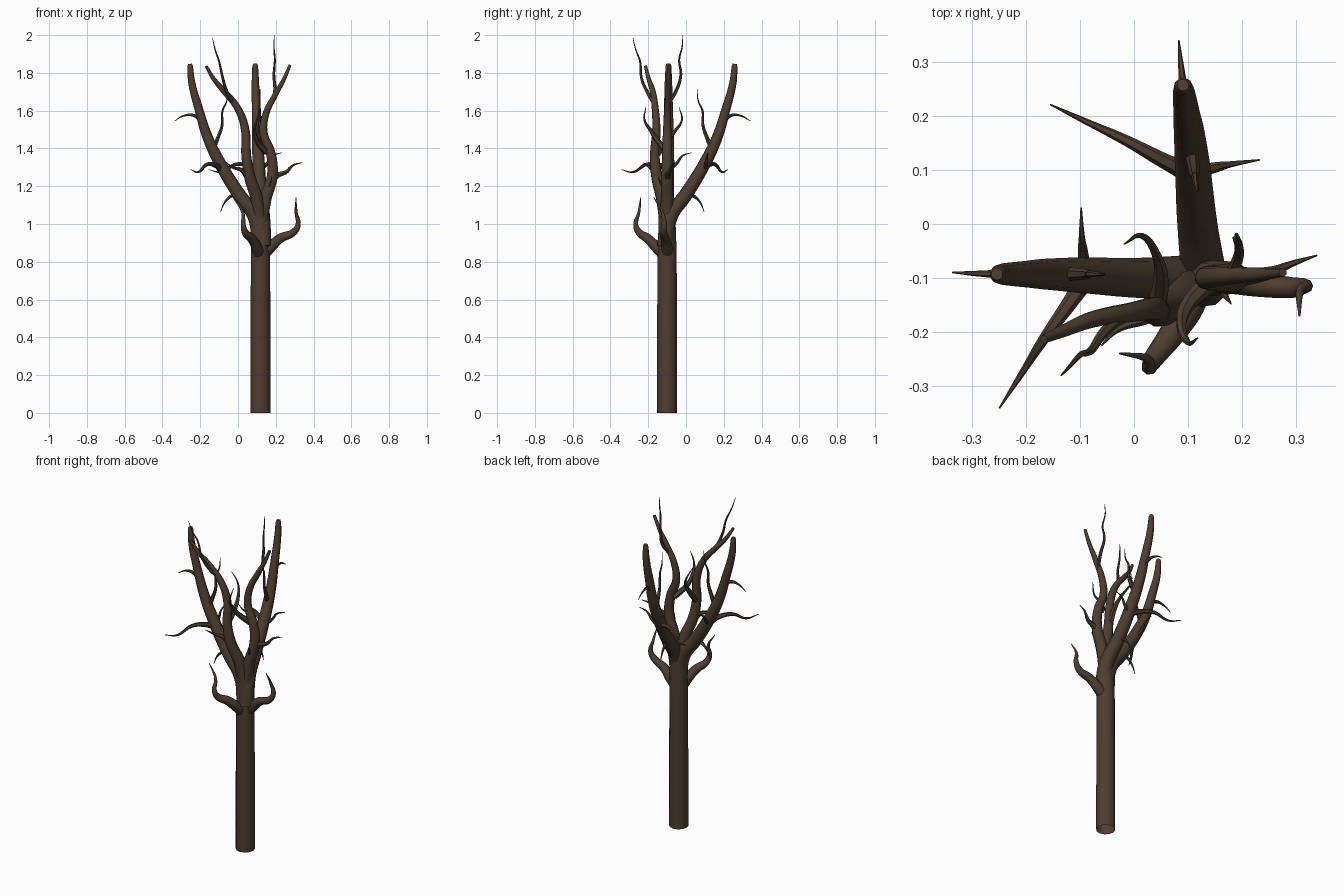
import bpy
import math
from mathutils import Matrix, Vector

cube = bpy.data.objects.get("Cube")
if cube:
    bpy.data.objects.remove(cube, do_unlink=True)

bark = bpy.data.materials.new("dark_brown_bark")
bark.use_nodes = True
bark_colour = (.075, .048, .029, 1)
bark.diffuse_color = bark_colour
bark.node_tree.nodes["Principled BSDF"].inputs["Base Color"].default_value = bark_colour
bark.node_tree.nodes["Principled BSDF"].inputs["Roughness"].default_value = .9

AXIS = Vector((.119, -.1, 0))


def limb(name, points, thick, thin, power=1.0, sides=2, turn=Matrix(), caps=True):
    """Sweep a round, tapering tube through the points and turn it into a mesh."""
    curve = bpy.data.curves.new(name, "CURVE")
    curve.dimensions = "3D"
    curve.bevel_depth = 1
    curve.bevel_resolution = sides
    curve.resolution_u = 6
    curve.use_fill_caps = caps
    spline = curve.splines.new("BEZIER")
    spline.bezier_points.add(len(points) - 1)
    last = len(points) - 1
    for i, (knot, place) in enumerate(zip(spline.bezier_points, points)):
        knot.co = turn @ Vector(place)
        knot.handle_left_type = knot.handle_right_type = "AUTO"
        knot.radius = thick + (thin - thick) * (i / last) ** power
    helper = bpy.data.objects.new(name + "_path", curve)
    bpy.context.collection.objects.link(helper)
    bpy.context.view_layer.update()
    graph = bpy.context.evaluated_depsgraph_get()
    mesh = bpy.data.meshes.new_from_object(helper.evaluated_get(graph))
    bpy.data.objects.remove(helper, do_unlink=True)
    mesh.materials.clear()
    mesh.materials.append(bark)
    mesh.shade_smooth()
    mesh.set_sharp_from_angle(angle=math.radians(50))
    part = bpy.data.objects.new(name, mesh)
    bpy.context.collection.objects.link(part)


def twig(name, points, thick=.014, turn=Matrix()):
    """A thin limb that ends in a point."""
    limb(name, points, thick, .0015, power=.9, sides=1, turn=turn)


# Trunk, open at the foot
limb("trunk", [AXIS, AXIS + Vector((0, 0, .5)), AXIS + Vector((0, 0, .85)),
               AXIS + Vector((0, 0, 1.04))], .053, .044, power=3, sides=4, caps=False)


def great_branch(side, turn=Matrix()):
    """One of the two large limbs with its five twigs."""
    limb(side + "_great_branch",
         [(.115, -.1, .88), (.09, -.1, 1.04), (.01, -.1, 1.15), (-.1, -.095, 1.33),
          (-.165, -.093, 1.47), (-.205, -.093, 1.6), (-.245, -.093, 1.75),
          (-.253, -.093, 1.835), (-.254, -.093, 1.848)],
         .046, .011, sides=3, turn=turn)
    twig(side + "_outer_twig",
         [(-.19, -.093, 1.54), (-.235, -.093, 1.575), (-.29, -.092, 1.572),
          (-.337, -.09, 1.545)], turn=turn)
    twig(side + "_inner_twig",
         [(-.13, -.093, 1.4), (-.105, -.093, 1.46), (-.085, -.093, 1.52),
          (-.082, -.093, 1.6), (-.06, -.093, 1.65), (-.053, -.093, 1.715)], turn=turn)
    twig(side + "_long_side_twig",
         [(-.09, -.1, 1.29), (-.115, -.14, 1.31), (-.165, -.21, 1.315),
          (-.21, -.28, 1.275), (-.25, -.342, 1.288)], .02, turn=turn)
    twig(side + "_short_side_twig",
         [(-.09, -.1, 1.28), (-.095, -.05, 1.32), (-.097, -.02, 1.36),
          (-.098, .03, 1.378)], turn=turn)
    twig(side + "_hanging_twig",
         [(.0, -.1, 1.16), (-.04, -.1, 1.145), (-.07, -.1, 1.115),
          (-.092, -.1, 1.065)], turn=turn)


# The back limb is the right one turned about the trunk
great_branch("right")
great_branch("back", Matrix.Translation(AXIS + Vector((.013, -.013, 0)))
             @ Matrix.Rotation(math.radians(-82.6), 4, "Z") @ Matrix.Translation(-AXIS))

# Front upright branch and its twigs
limb("front_branch",
     [(.115, -.1, .95), (.1, -.125, 1.13), (.062, -.155, 1.25), (.044, -.165, 1.36),
      (.038, -.157, 1.5), (.0, -.163, 1.61), (-.08, -.178, 1.71),
      (-.13, -.198, 1.77), (-.168, -.214, 1.835)], .037, .008, sides=3)
twig("front_top_twig",
     [(-.02, -.168, 1.64), (-.055, -.2, 1.69), (-.08, -.235, 1.77),
      (-.1, -.243, 1.86), (-.12, -.265, 1.92), (-.135, -.281, 1.985)], .012)
twig("front_back_twig",
     [(.04, -.16, 1.36), (.05, -.1, 1.44), (.043, -.06, 1.49), (.015, -.022, 1.55),
      (-.018, -.037, 1.62)], .019)
twig("front_side_twig",
     [(.06, -.15, 1.23), (.02, -.175, 1.285), (-.03, -.195, 1.3),
      (-.06, -.225, 1.325)], .018)

# Left upright branch and its twigs
limb("left_branch",
     [(.115, -.1, .95), (.145, -.1, 1.13), (.182, -.1, 1.26), (.172, -.1, 1.38),
      (.136, -.1, 1.48), (.147, -.098, 1.58), (.195, -.095, 1.68),
      (.24, -.093, 1.76), (.276, -.09, 1.842)], .037, .008, sides=3)
twig("left_top_twig",
     [(.18, -.095, 1.64), (.195, -.055, 1.7), (.19, -.027, 1.79),
      (.195, -.036, 1.87), (.19, -.02, 1.94), (.193, -.02, 2.0)], .012)
twig("left_front_twig",
     [(.15, -.1, 1.38), (.1, -.15, 1.44), (.088, -.19, 1.5), (.1, -.22, 1.55),
      (.118, -.212, 1.62)], .019)
twig("left_side_twig",
     [(.165, -.1, 1.2), (.205, -.098, 1.255), (.255, -.09, 1.275),
      (.29, -.075, 1.31), (.34, -.058, 1.325)], .023)
twig("left_small_twig", [(.155, -.1, 1.18), (.165, -.125, 1.2), (.18, -.148, 1.25)])

# Low hooked branches
limb("low_left_branch",
     [(.115, -.1, .82), (.17, -.1, .875), (.225, -.11, .925), (.292, -.118, .955),
      (.318, -.115, .995), (.308, -.125, 1.06), (.307, -.17, 1.14)],
     .033, .002, power=1.2)
limb("low_front_branch",
     [(.115, -.1, .82), (.1, -.155, .875), (.07, -.205, .925), (.038, -.248, .955),
      (.028, -.266, .995), (.025, -.25, 1.06), (-.026, -.24, 1.14)],
     .033, .002, power=1.2)
